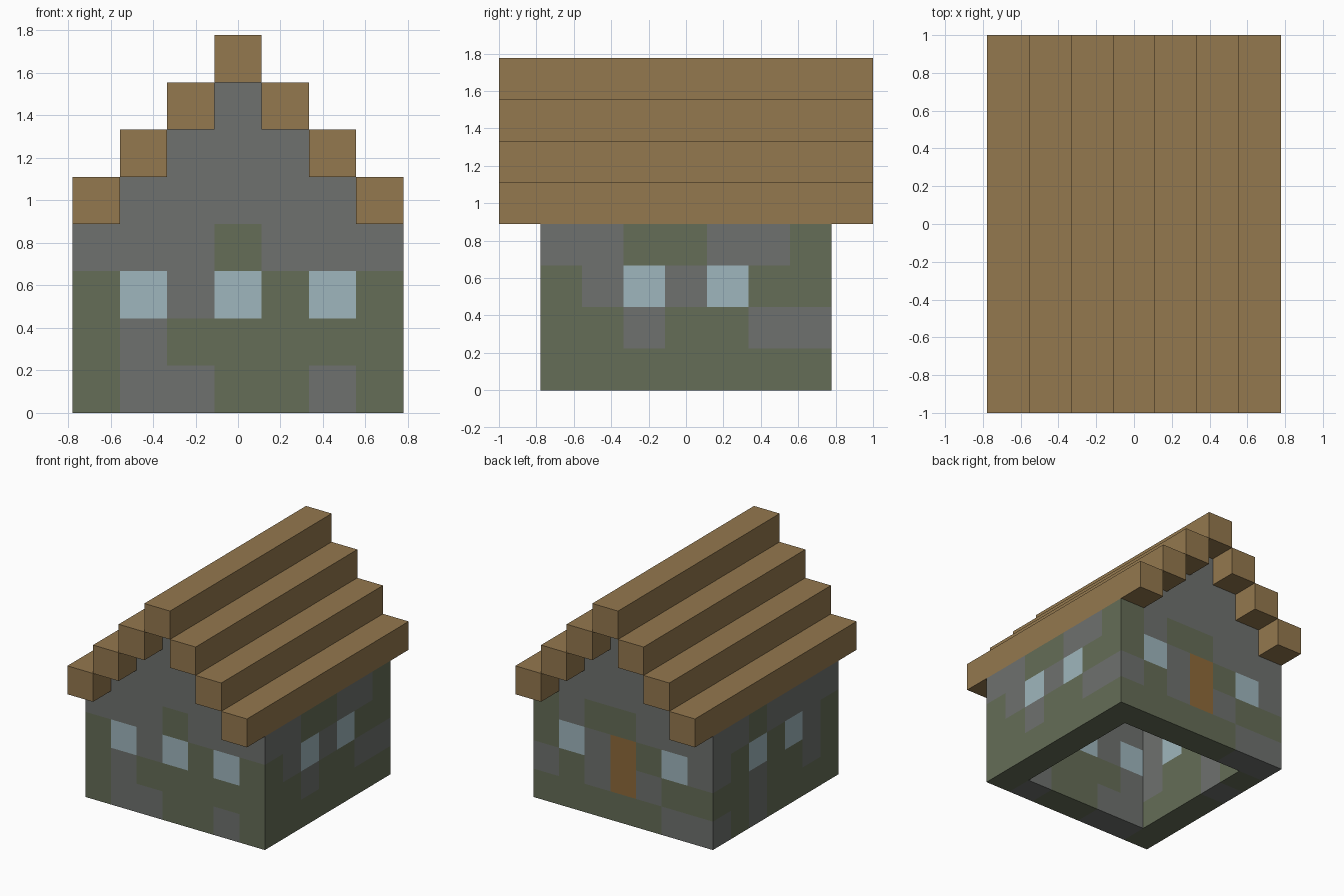
import bpy
import bmesh
from mathutils import Vector

U = 2 / 9  # edge length of one building block

cube = bpy.data.objects.get("Cube")
if cube:
    bpy.data.objects.remove(cube, do_unlink=True)


def make_material(name, hex_code):
    """Flat material from an sRGB hex code, stored as linear values."""
    srgb = [int(hex_code[i:i + 2], 16) / 255 for i in (0, 2, 4)]
    linear = [((c + 0.055) / 1.055) ** 2.4 for c in srgb]
    mat = bpy.data.materials.new(name)
    mat.use_nodes = True
    mat.diffuse_color = (*linear, 1)
    bsdf = mat.node_tree.nodes["Principled BSDF"]
    bsdf.inputs["Base Color"].default_value = (*linear, 1)
    return mat


stone = make_material("grey stone", "6e716e")
moss = make_material("mossy stone", "656d57")
glass = make_material("pale blue glass", "9fb6bd")
wood = make_material("brown wood", "94784e")
door_wood = make_material("orange brown door wood", "8e6a3a")

# Block layout of each wall, top row first, as seen from outside:
# G stone, M moss, W window, D door
FRONT = ["GGGMGGG", "MWGWMWM", "MGMMMMM", "MGGMMGM"]
BACK = ["MGMMGGG", "MWGDMWG", "GMGDGMM", "MMMMMGG"]
RIGHT_OUTER = ["GGMMGGM", "MGWGWMM", "MMGMMGG", "MMMMMMM"]
LEFT_OUTER = ["GGMGGGG", "GMWMWGM", "MMGMMGM", "GMGMMMM"]

cells = {}


def lay_wall(rows, place):
    for r, row in enumerate(rows):
        for c, kind in enumerate(row):
            x, y = place(c - 3)
            cells[(x, y, 3 - r)] = kind


lay_wall(RIGHT_OUTER, lambda i: (3, i))
lay_wall(LEFT_OUTER, lambda i: (-3, -i))
lay_wall(FRONT, lambda i: (i, -3))
lay_wall(BACK, lambda i: (-i, 3))

# Stepped stone gables at both ends
for y in (-3, 3):
    for z in (4, 5, 6):
        half = 6 - z
        for x in range(-half, half + 1):
            cells[(x, y, z)] = "G"

# Positions taken by the roof beams, one step down per column
beams = {x: 7 - abs(x) for x in range(-3, 4)}


def occupied(x, y, z):
    return (x, y, z) in cells or beams.get(x) == z


def link_mesh(name, bm, mat):
    mesh = bpy.data.meshes.new(name)
    bm.to_mesh(mesh)
    bm.free()
    mesh.materials.append(mat)
    bpy.context.scene.collection.objects.link(bpy.data.objects.new(name, mesh))


def block_part(name, kind, mat):
    """Mesh of the exposed faces of all blocks of one kind."""
    bm = bmesh.new()
    for (x, y, z), k in cells.items():
        if k != kind:
            continue
        centre = Vector((x, y, z + 0.5)) * U
        for axis in range(3):
            for sign in (-1, 1):
                n = Vector((0, 0, 0))
                n[axis] = sign
                if occupied(x + int(n.x), y + int(n.y), z + int(n.z)):
                    continue
                a = Vector((0, 0, 0))
                a[(axis + 1) % 3] = 1
                b = n.cross(a)
                corners = (a + b, b - a, -a - b, a - b)
                bm.faces.new([bm.verts.new(centre + (n + k2) * U / 2)
                              for k2 in corners])
    bmesh.ops.remove_doubles(bm, verts=bm.verts, dist=0.001)
    link_mesh(name, bm, mat)


block_part("stone_walls", "G", stone)
block_part("mossy_walls", "M", moss)
block_part("windows", "W", glass)
block_part("door", "D", door_wood)

# Roof beams running front to back, overhanging both gables
for x, z in beams.items():
    bm = bmesh.new()
    bmesh.ops.create_cube(bm, size=1)
    bmesh.ops.scale(bm, vec=(U, 9 * U, U), verts=bm.verts)
    bmesh.ops.translate(bm, vec=(x * U, 0, (z + 0.5) * U), verts=bm.verts)
    side = "ridge" if x == 0 else ("left" if x > 0 else "right")
    link_mesh(f"roof_beam_{side}_{abs(x)}", bm, wood)
